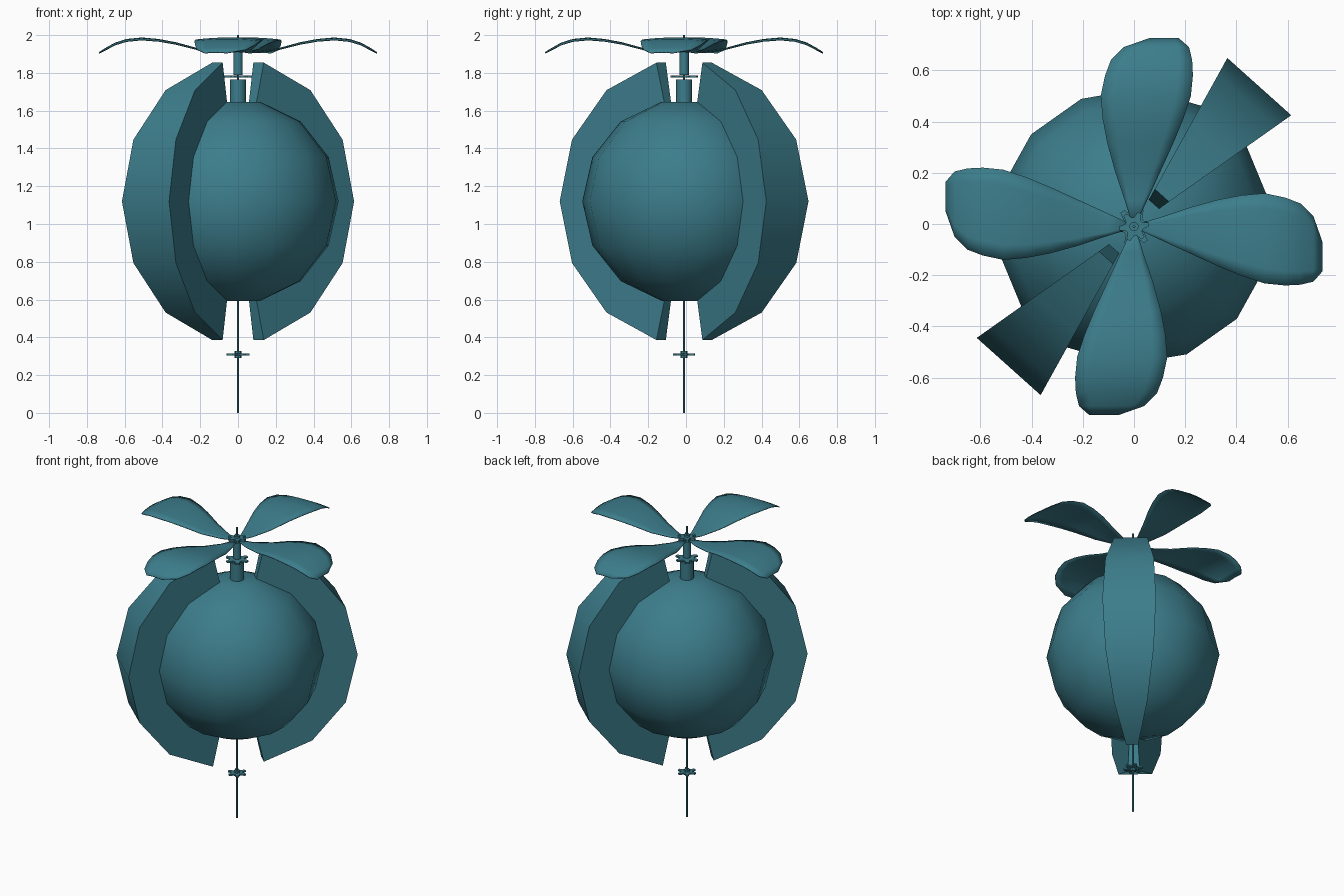
import bpy, bmesh
from math import sin, cos, pi, radians

cube = bpy.data.objects.get("Cube")
if cube:
    bpy.data.objects.remove(cube)

teal = bpy.data.materials.new("teal")
teal.use_nodes = True
colour = (0.045, 0.205, 0.26, 1)
teal.diffuse_color = colour
teal.node_tree.nodes["Principled BSDF"].inputs["Base Color"].default_value = colour

AXIS_Y = -0.01
MID_Z = 1.12
SIDES = 14
STEP = 2 * pi / SIDES
START = radians(35.3)


def finish(name, bm, z=0.0, turn=0.0, angle=35):
    """Turn a bmesh into a shaded object standing on the shaft axis."""
    bmesh.ops.recalc_face_normals(bm, faces=bm.faces[:])
    mesh = bpy.data.meshes.new(name)
    bm.to_mesh(mesh)
    bm.free()
    mesh.materials.append(teal)
    obj = bpy.data.objects.new(name, mesh)
    bpy.context.collection.objects.link(obj)
    obj.location = (0, AXIS_Y, z)
    obj.rotation_euler.z = turn
    bpy.ops.object.select_all(action='DESELECT')
    obj.select_set(True)
    bpy.context.view_layer.objects.active = obj
    bpy.ops.object.shade_smooth_by_angle(angle=radians(angle))
    return obj


def meridian(bm, radius, turn):
    """One pole-to-pole row of points on a faceted ball."""
    row = []
    for k in range(SIDES // 2):
        a = STEP * (k + 0.5)
        r = radius * sin(a)
        row.append(bm.verts.new((r * cos(turn), r * sin(turn), radius * cos(a))))
    return row


def bridge(bm, a, b):
    for i in range(len(a) - 1):
        bm.faces.new((a[i], a[i + 1], b[i + 1], b[i]))


def cylinder(name, radius, bottom, top, sides=14):
    bm = bmesh.new()
    bmesh.ops.create_cone(bm, cap_ends=True, segments=sides, radius1=radius,
                          radius2=radius, depth=top - bottom)
    return finish(name, bm, (bottom + top) / 2)


def star(name, outer, inner, bottom, top, points=6):
    bm = bmesh.new()
    ring = []
    for i in range(points * 4):
        r = outer if i % 4 < 2 else inner
        a = 2 * pi * i / (points * 4)
        ring.append(bm.verts.new((r * cos(a), r * sin(a), 0)))
    face = bm.faces.new(ring)
    out = bmesh.ops.extrude_face_region(bm, geom=[face])
    for v in out["geom"]:
        if isinstance(v, bmesh.types.BMVert):
            v.co.z += top - bottom
    return finish(name, bm, bottom, angle=20)


# Faceted ball with flat poles
bm = bmesh.new()
rows = [meridian(bm, 0.54, START + STEP * i) for i in range(SIDES)]
for i in range(SIDES):
    bridge(bm, rows[i], rows[(i + 1) % SIDES])
bm.faces.new([r[0] for r in rows])
bm.faces.new([r[-1] for r in rows])
finish("ball_body", bm, MID_Z)

# Two opposite fins, each one segment of the ball pushed outward
for name, turn in (("rear_fin", 0), ("front_fin", pi)):
    bm = bmesh.new()
    in_a, in_b = (meridian(bm, 0.535, START + STEP * i) for i in (0, 1))
    out_a, out_b = (meridian(bm, 0.753, START + STEP * i) for i in (0, 1))
    for a, b in ((out_a, out_b), (out_b, in_b), (in_b, in_a), (in_a, out_a)):
        bridge(bm, a, b)
    for end in (0, -1):
        bm.faces.new((in_a[end], out_a[end], out_b[end], in_b[end]))
    finish(name, bm, MID_Z, turn)

# Petal blades: distance from hub, left edge, right edge, height
PETAL = [
    (0.01, -0.008, 0.008, 1.912), (0.10, -0.035, 0.05, 1.912),
    (0.22, -0.075, 0.105, 1.93), (0.33, -0.105, 0.155, 1.96),
    (0.42, -0.122, 0.192, 1.977), (0.51, -0.13, 0.222, 1.985),
    (0.59, -0.113, 0.23, 1.977), (0.65, -0.09, 0.227, 1.958),
    (0.70, -0.04, 0.215, 1.93), (0.735, 0.06, 0.175, 1.908),
]
COLS = 6
for n, name in enumerate(("rear", "right", "front", "left")):
    bm = bmesh.new()
    rows = []
    for dist, left, right, height in PETAL:
        row = []
        for c in range(COLS + 1):
            f = c / COLS
            arch = 0.12 * (right - left) * (f - 0.5) ** 2
            row.append(bm.verts.new((left + (right - left) * f, dist, height - arch)))
        rows.append(row)
    for a, b in zip(rows, rows[1:]):
        bridge(bm, a, b)
    blade = finish(name + "_blade", bm, 0, n * pi / 2)
    thick = blade.modifiers.new("thickness", 'SOLIDIFY')
    thick.thickness = 0.005
    thick.offset = 0

# Shaft, mast and bearings
cylinder("shaft", 0.006, 0, 2.0, 8)
cylinder("mast_base", 0.043, 1.63, 1.765)
cylinder("mast_sleeve", 0.025, 1.79, 1.91)
star("mast_washer", 0.075, 0.045, 1.775, 1.785)
star("blade_hub", 0.058, 0.036, 1.915, 1.932)
cylinder("blade_hub_cap", 0.018, 1.925, 1.945)
star("lower_washer", 0.06, 0.035, 0.304, 0.314)
cylinder("lower_nut", 0.018, 0.29, 0.328, 8)
